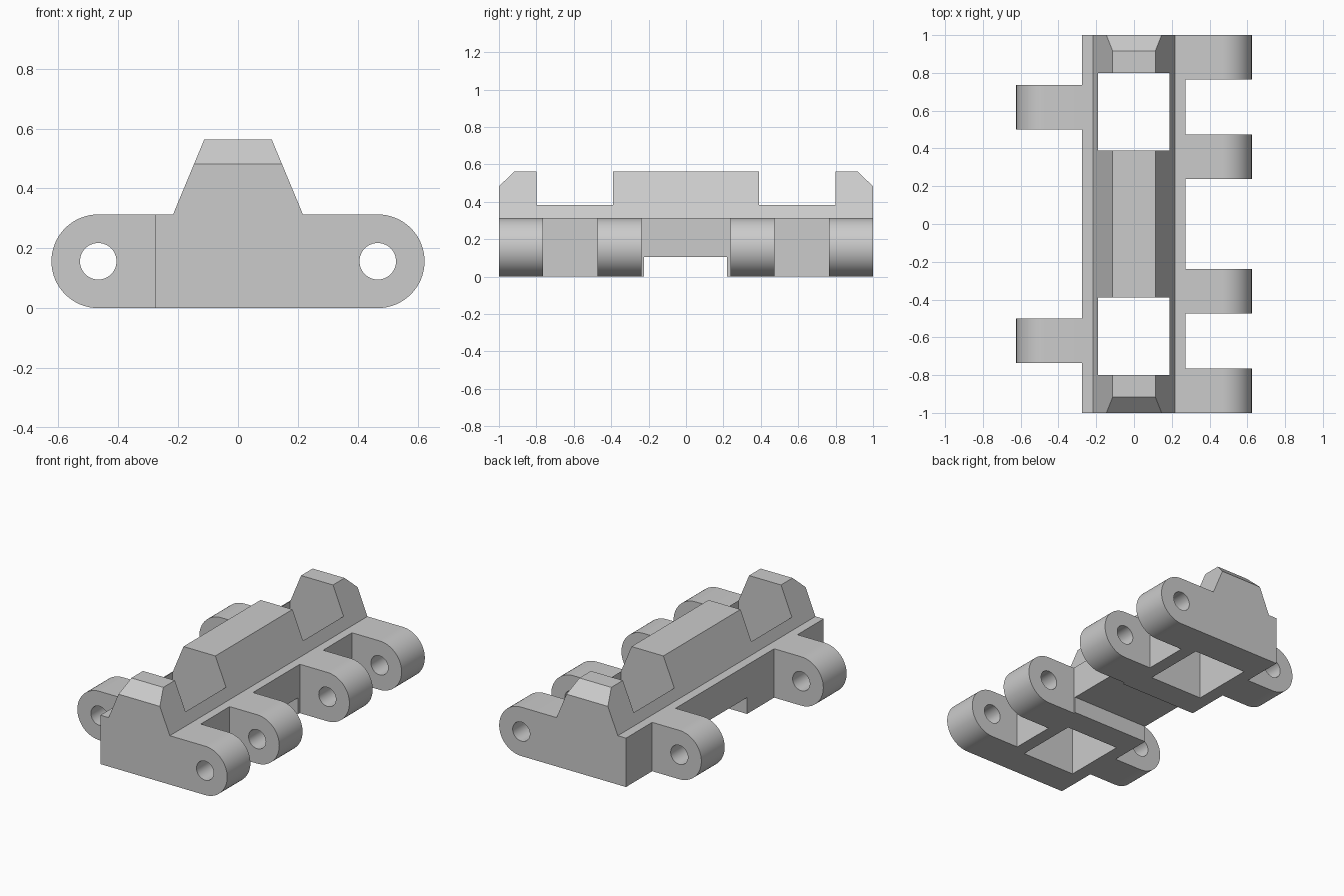
import bpy
import math

cube = bpy.data.objects.get("Cube")
if cube:
    bpy.data.objects.remove(cube, do_unlink=True)

steel = bpy.data.materials.new("steel grey")
steel.use_nodes = True
GREY = (0.6, 0.6, 0.6, 1)
steel.diffuse_color = GREY
steel.node_tree.nodes["Principled BSDF"].inputs["Base Color"].default_value = GREY

HEIGHT, RIDGE = 0.313, 0.563
PIN_X, PIN_Z = 0.467, HEIGHT / 2
LEFT, RIGHT = 0.272, -0.275


def prism(name, outline, start, end, axis="y"):
    """Extrude a closed outline along y (outline in x, z) or x (outline in y, z)."""
    n = len(outline)
    verts = [(a, d, b) if axis == "y" else (d, a, b)
             for d in (start, end) for a, b in outline]
    faces = [tuple(range(n)), tuple(range(2 * n - 1, n - 1, -1))]
    faces += [(i, i + n, (i + 1) % n + n, (i + 1) % n) for i in range(n)]
    mesh = bpy.data.meshes.new(name)
    mesh.from_pydata(verts, [], faces)
    mesh.materials.append(steel)
    obj = bpy.data.objects.new(name, mesh)
    bpy.context.collection.objects.link(obj)
    bpy.context.view_layer.objects.active = obj
    bpy.ops.object.select_all(action="DESELECT")
    obj.select_set(True)
    bpy.ops.object.mode_set(mode="EDIT")
    bpy.ops.mesh.select_all(action="SELECT")
    bpy.ops.mesh.normals_make_consistent(inside=False)
    bpy.ops.object.mode_set(mode="OBJECT")
    return obj


def combine(target, other, operation):
    """Apply a boolean and discard the helper."""
    mod = target.modifiers.new("join", "BOOLEAN")
    mod.object, mod.operation, mod.solver = other, operation, "EXACT"
    bpy.context.view_layer.objects.active = target
    bpy.ops.object.modifier_apply(modifier=mod.name)
    bpy.data.objects.remove(other, do_unlink=True)


def arc(cx, cz, radius, start, end, steps):
    angles = [start + (end - start) * i / steps for i in range(steps + 1)]
    return [(cx + radius * math.cos(a), cz + radius * math.sin(a)) for a in angles]


def box(name, x0, x1, y0, y1, z0, z1):
    return prism(name, [(x0, z0), (x1, z0), (x1, z1), (x0, z1)], y0, y1)


# Body with the tapered guide ridge
link = prism("track_link", [(RIGHT, 0), (LEFT, 0), (LEFT, HEIGHT), (0.217, HEIGHT),
                            (0.113, RIDGE), (-0.113, RIDGE), (-0.217, HEIGHT),
                            (RIGHT, HEIGHT)], -1, 1)

# Sloped ends, square windows and the channel underneath
for s in (-1, 1):
    combine(link, prism("end_slope", [(s, 0.482), (s * 0.917, RIDGE), (s * 0.917, 0.7),
                                      (s * 1.1, 0.7), (s * 1.1, 0.3845)],
                        -0.4, 0.4, "x"), "DIFFERENCE")
    y0, y1 = sorted((s * 0.39, s * 0.8))
    combine(link, box("window", -0.19, 0.188, y0, y1, -0.1, 0.8), "DIFFERENCE")
combine(link, box("channel", -0.5, 0.5, -0.225, 0.22, -0.1, 0.105), "DIFFERENCE")


# Hinge lugs, each with a rounded end
def add_lug(side, inner, y0, y1):
    outline = [(inner, 0)]
    outline += [(side * x, z) for x, z in
                arc(PIN_X, PIN_Z, PIN_Z, -math.pi / 2, math.pi / 2, 32)]
    outline.append((inner, HEIGHT))
    combine(link, prism("lug", outline, y0, y1), "UNION")


for s in (-1, 1):
    for a, b in ((0.765, 1.0), (0.237, 0.473)):
        add_lug(1, LEFT, *sorted((s * a, s * b)))
    add_lug(-1, RIGHT, *sorted((s * 0.617 - 0.118, s * 0.617 + 0.118)))

# Pin holes through every lug
for s in (-1, 1):
    circle = arc(s * PIN_X, PIN_Z, 0.061, 0, 2 * math.pi, 40)[:-1]
    combine(link, prism("pin_hole", circle, -1.2, 1.2), "DIFFERENCE")

bpy.ops.object.select_all(action="DESELECT")
link.select_set(True)
bpy.context.view_layer.objects.active = link
bpy.ops.object.shade_smooth_by_angle(angle=math.radians(20))
